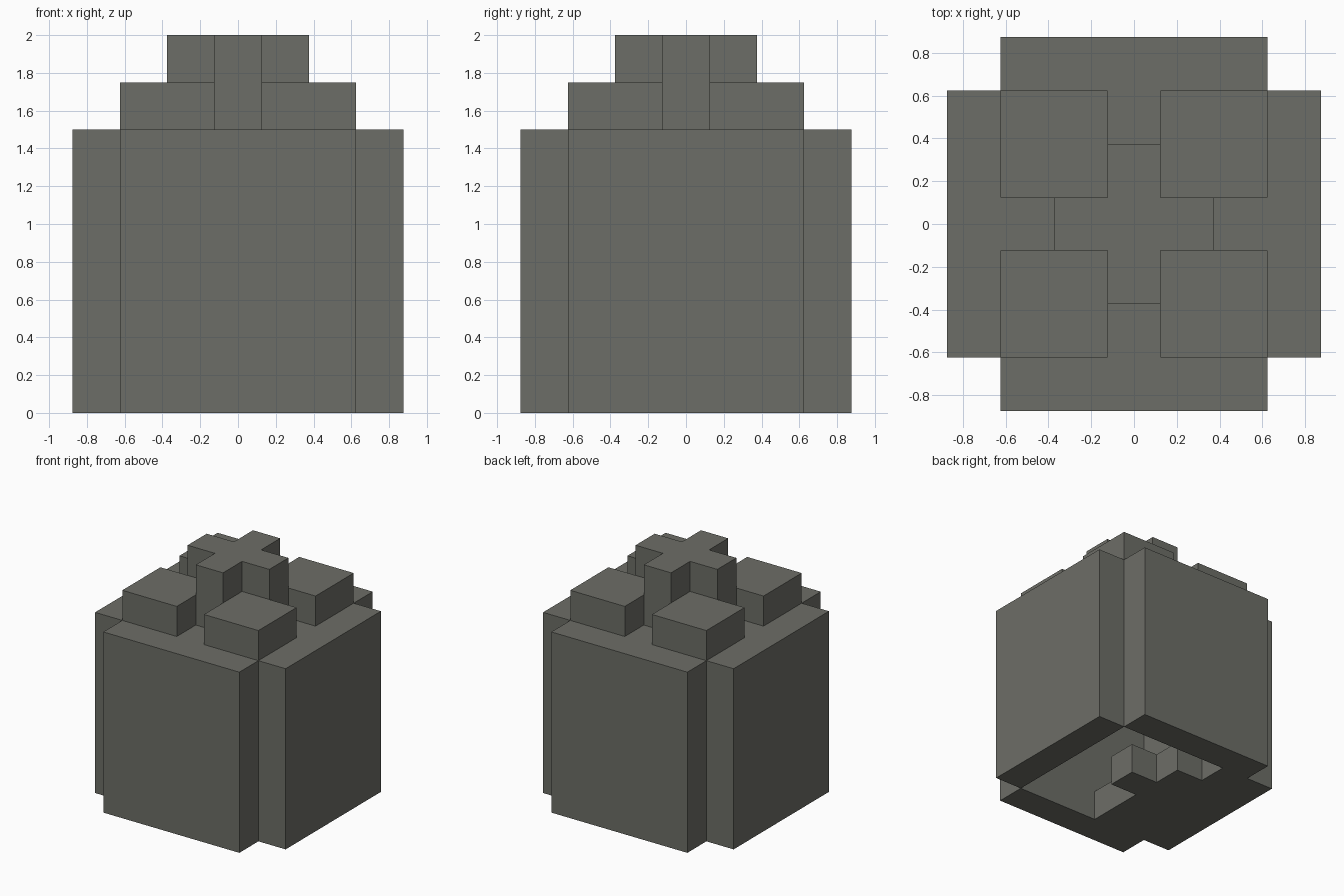
import bpy
import bmesh

cube = bpy.data.objects.get("Cube")
if cube:
    bpy.data.objects.remove(cube)

# Voxel grid lines, measured from the centre
U = 0.25
A, B, C, D = U / 2, U * 1.5, U * 2.5, U * 3.5
WALL_TOP = 6 * U

stone = bpy.data.materials.new("grey_stone")
stone.use_nodes = True
colour = (0.152, 0.155, 0.135, 1)
stone.diffuse_color = colour
bsdf = stone.node_tree.nodes["Principled BSDF"]
bsdf.inputs["Base Color"].default_value = colour
bsdf.inputs["Roughness"].default_value = 0.9


def finish(bm, name):
    mesh = bpy.data.meshes.new(name)
    bm.to_mesh(mesh)
    bm.free()
    mesh.materials.append(stone)
    obj = bpy.data.objects.new(name, mesh)
    bpy.context.collection.objects.link(obj)
    return obj


def ring(bm, outline, z):
    return [bm.verts.new((x, y, z)) for x, y in outline]


def sides(bm, low, high):
    for i in range(len(low)):
        j = (i + 1) % len(low)
        bm.faces.new((low[i], low[j], high[j], high[i]))


def prism(name, outline, z0, z1):
    """Closed prism over a counter-clockwise outline."""
    bm = bmesh.new()
    low, high = ring(bm, outline, z0), ring(bm, outline, z1)
    sides(bm, low, high)
    bm.faces.new(high)
    bm.faces.new(low[::-1])
    return finish(bm, name)


def rect(x0, x1, y0, y1):
    return [(x0, y0), (x1, y0), (x1, y1), (x0, y1)]


def plus(n, f):
    """Plus outline with arm half-width n and reach f."""
    quarter = [(f, -n), (f, n), (n, n)]
    points = []
    for _ in range(4):
        points += quarter
        quarter = [(-y, x) for x, y in quarter]
    return points


# Hollow body: plus-shaped outside, square cavity open underneath
bm = bmesh.new()
low = ring(bm, plus(C, D), 0)
high = ring(bm, plus(C, D), WALL_TOP)
sides(bm, low, high)
bm.faces.new(high)
for i in range(0, 12, 3):
    bm.faces.new((low[i - 1], low[i + 2], low[i + 1], low[i]))
square = rect(-C, C, -C, C)
rim, ceiling = ring(bm, square, 0), ring(bm, square, WALL_TOP - U)
sides(bm, rim[::-1], ceiling[::-1])
bm.faces.new(ceiling[::-1])
finish(bm, "body_shell")

# Stepped partial floor inside the cavity
floor_outline = [(-C, -C), (-A, -C), (-A, -A), (A, -A), (A, A),
                 (-A, A), (-A, B), (-B, B), (-B, C), (-C, C)]
prism("stepped_floor", floor_outline, 0, U)

# Four square pads on the top
for side_x, x0 in (("right", -C), ("left", A)):
    for side_y, y0 in (("front", -C), ("back", A)):
        prism(f"top_pad_{side_y}_{side_x}", rect(x0, x0 + 2 * U, y0, y0 + 2 * U),
              WALL_TOP, WALL_TOP + U)

# Raised central cross
prism("top_cross", plus(A, B), WALL_TOP, WALL_TOP + 2 * U)
